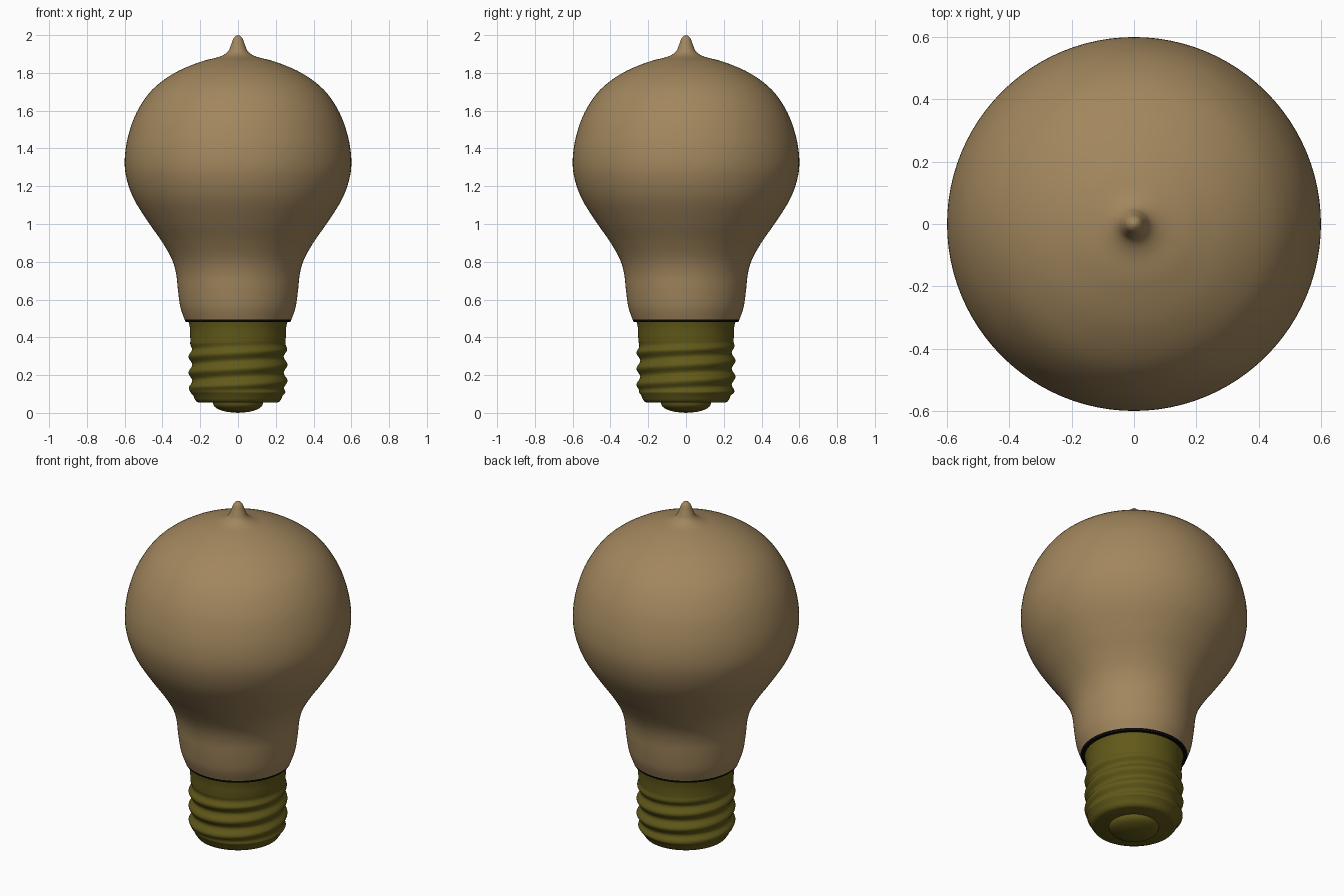
import bpy, bmesh, math

if "Cube" in bpy.data.objects:
    bpy.data.objects.remove(bpy.data.objects["Cube"])

SEGMENTS = 96


def material(name, color):
    mat = bpy.data.materials.new(name)
    mat.diffuse_color = (*color, 1)
    mat.use_nodes = True
    mat.node_tree.nodes["Principled BSDF"].inputs["Base Color"].default_value = mat.diffuse_color
    return mat


def smooth_profile(points, steps):
    """Catmull-Rom curve through (radius, z) points."""
    pts = [points[0]] + points + [points[-1]]
    out = []
    for a, b, c, d in zip(pts, pts[1:], pts[2:], pts[3:]):
        for s in range(steps):
            t = s / steps
            out.append(tuple(
                0.5 * (2 * q + (r - p) * t + (2 * p - 5 * q + 4 * r - u) * t ** 2
                       + (3 * q - p - 3 * r + u) * t ** 3)
                for p, q, r, u in zip(a, b, c, d)))
    return out + [points[-1]]


def lathe(name, profile, mat, offset=lambda z, a: 0.0):
    """Spin a bottom-to-top profile round z; offset(z, angle) varies the radius."""
    bm = bmesh.new()
    rings = []
    for r, z in profile:
        if r < 1e-4:
            rings.append([bm.verts.new((0, 0, z))] * SEGMENTS)
            continue
        ring = []
        for i in range(SEGMENTS):
            a = math.tau * i / SEGMENTS
            rad = r + offset(z, a)
            ring.append(bm.verts.new((rad * math.cos(a), rad * math.sin(a), z)))
        rings.append(ring)
    for low, high in zip(rings, rings[1:]):
        for i in range(SEGMENTS):
            j = (i + 1) % SEGMENTS
            bm.faces.new(dict.fromkeys((low[i], low[j], high[j], high[i])))
    bmesh.ops.recalc_face_normals(bm, faces=bm.faces)
    mesh = bpy.data.meshes.new(name)
    bm.to_mesh(mesh)
    bm.free()
    mesh.materials.append(mat)
    obj = bpy.data.objects.new(name, mesh)
    bpy.context.collection.objects.link(obj)
    bpy.ops.object.select_all(action='DESELECT')
    obj.select_set(True)
    bpy.context.view_layer.objects.active = obj
    bpy.ops.object.shade_smooth_by_angle(angle=math.radians(45))
    return obj


glass = material("amber_glass", (0.36, 0.24, 0.11))
brass = material("brass", (0.12, 0.10, 0.01))
black = material("black", (0.003, 0.003, 0.003))

# Glass envelope with the drawn-out tip
lathe("glass_bulb", smooth_profile([
    (0.283, 0.495), (0.305, 0.56), (0.318, 0.65), (0.328, 0.74), (0.353, 0.82),
    (0.405, 0.91), (0.475, 1.01), (0.55, 1.13), (0.59, 1.24), (0.60, 1.34),
    (0.583, 1.46), (0.537, 1.59), (0.455, 1.71), (0.335, 1.80), (0.20, 1.858),
    (0.10, 1.885), (0.056, 1.91), (0.038, 1.945), (0.025, 1.98), (0.012, 1.995),
    (0.0, 2.0)], 5), glass)

# Dark seal between glass and cap
lathe("seal_ring", [(0.245, 0.482), (0.278, 0.482), (0.283, 0.495), (0.245, 0.495)], black)


# Screw cap with a shallow helical thread
def thread(z, a):
    fade = min(1, max(0, (z - 0.09) / 0.05)) * min(1, max(0, (0.38 - z) / 0.05))
    return 0.010 * fade * math.cos(math.tau * z / 0.085 - a)


shell = [(0.0, 0.054), (0.205, 0.054), (0.22, 0.06), (0.23, 0.075),
         (0.235, 0.09), (0.249, 0.105)]
shell += [(0.252, 0.11 + 0.27 * i / 54) for i in range(55)]
shell += [(0.254, 0.42), (0.254, 0.45), (0.262, 0.483)]
lathe("screw_cap", shell, brass, thread)

# Bottom contact button
lathe("contact_button", smooth_profile([
    (0.0, 0.0), (0.06, 0.006), (0.105, 0.02), (0.127, 0.037), (0.133, 0.056)], 4), brass)
